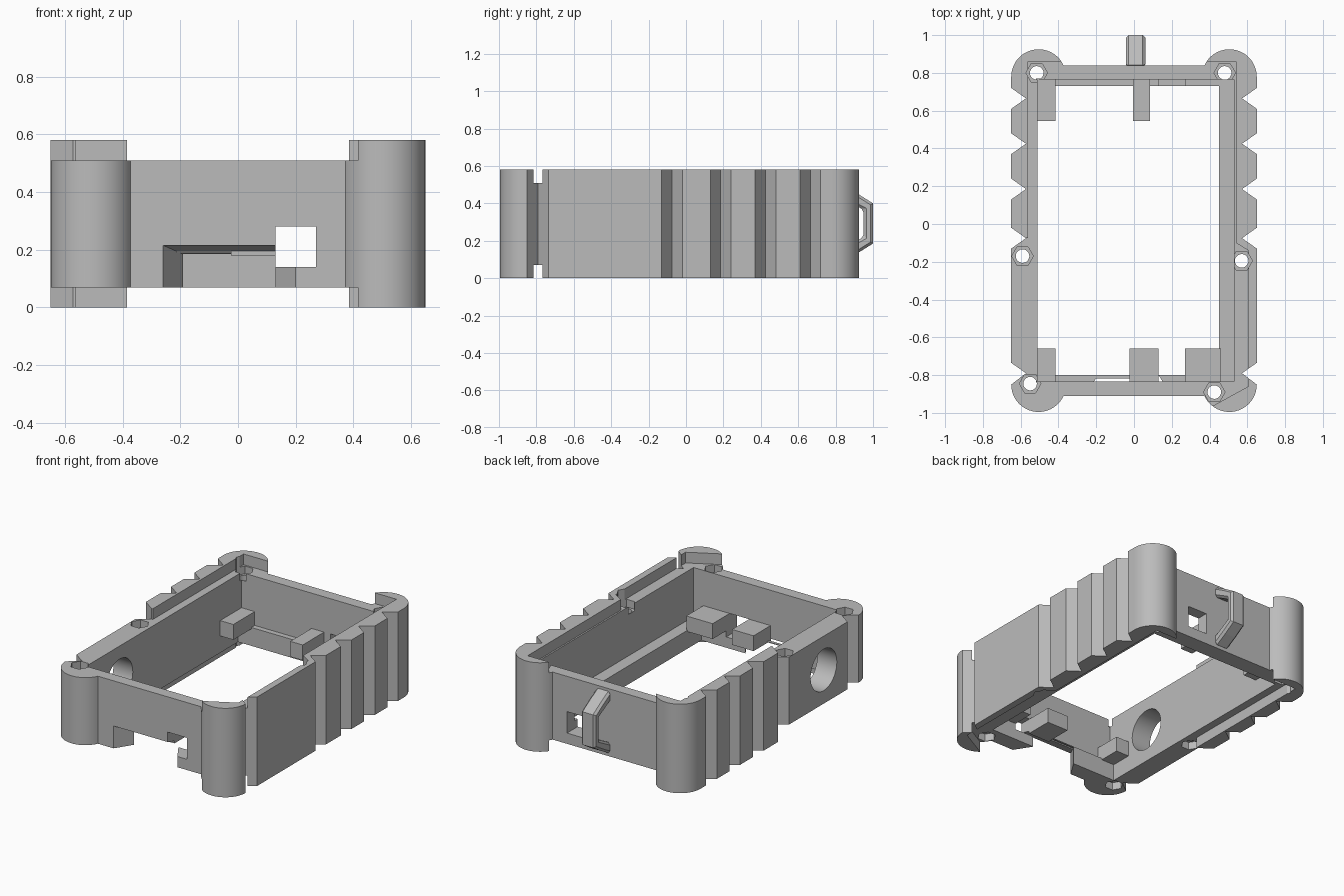
import bpy, bmesh
from math import sin, cos, radians
from mathutils import Vector

cube = bpy.data.objects.get("Cube")
if cube:
    bpy.data.objects.remove(cube, do_unlink=True)

grey = bpy.data.materials.new("grey plastic")
grey.use_nodes = True
grey.diffuse_color = (0.5, 0.5, 0.5, 1)
grey.node_tree.nodes["Principled BSDF"].inputs["Base Color"].default_value = (0.5, 0.5, 0.5, 1)


def loft(name, start, end):
    """Solid between two matching loops of 3D points."""
    bm = bmesh.new()
    a = [bm.verts.new(p) for p in start]
    b = [bm.verts.new(p) for p in end]
    bm.faces.new(a)
    bm.faces.new(b[::-1])
    for i in range(len(a)):
        j = (i + 1) % len(a)
        bm.faces.new((a[i], b[i], b[j], a[j]))
    bmesh.ops.recalc_face_normals(bm, faces=bm.faces)
    mesh = bpy.data.meshes.new(name)
    bm.to_mesh(mesh)
    bm.free()
    mesh.materials.append(grey)
    obj = bpy.data.objects.new(name, mesh)
    bpy.context.collection.objects.link(obj)
    return obj


def prism(name, pts, z0, z1):
    return loft(name, [(x, y, z0) for x, y in pts], [(x, y, z1) for x, y in pts])


def box(name, x0, x1, y0, y1, z0, z1):
    return prism(name, [(x0, y0), (x1, y0), (x1, y1), (x0, y1)], z0, z1)


def arc(cx, cy, r, a0, a1, n):
    angles = [radians(a0 + (a1 - a0) * i / n) for i in range(n + 1)]
    return [(cx + r * cos(a), cy + r * sin(a)) for a in angles]


def ring(cx, cy, r, n):
    return arc(cx, cy, r, 0, 360, n)[:-1]


def select(obj):
    bpy.ops.object.select_all(action='DESELECT')
    obj.select_set(True)
    bpy.context.view_layer.objects.active = obj


def cut(obj, cutter):
    mod = obj.modifiers.new("cut", 'BOOLEAN')
    mod.operation = 'DIFFERENCE'
    mod.solver = 'EXACT'
    mod.object = cutter
    select(obj)
    bpy.ops.object.modifier_apply(modifier=mod.name)
    bpy.data.objects.remove(cutter, do_unlink=True)


# Outline of the shell: round corner posts and grooved grip sides
half = arc(0.505, -0.85, 0.145, -155.6, 0, 20)
for y in (-0.79, -0.075, 0.185, 0.425, 0.665):
    half += [(0.65, y - 0.055), (0.572, y), (0.65, y + 0.055)]
half += arc(0.505, 0.78, 0.145, 0, 155.6, 20)
clean = [half[0]]
for p in half[1:]:
    if (Vector(p) - Vector(clean[-1])).length > 0.006:
        clean.append(p)
outline = clean + [(-x, y) for x, y in reversed(clean)]
shell = prism("case_shell", outline, 0, 0.58)

# Cavity, narrower at the bottom to leave a ledge
cut(shell, box("upper_cavity", -0.51, 0.53, -0.835, 0.765, 0.19, 0.8))
cut(shell, box("lower_cavity", -0.51, 0.45, -0.80, 0.73, -0.2, 0.3))

# Lid and base recesses, open at the front and on one front side
recess = [(-0.562, 0.86), (0.54, 0.86), (0.54, -0.1), (0.605, -0.14), (0.605, -0.86),
          (0.4, -0.972), (0.4, -1.2), (-0.9, -1.2), (-0.9, -0.075), (-0.562, -0.075)]
cut(shell, prism("lid_recess", recess, 0.51, 0.8))
cut(shell, prism("base_recess", recess, -0.2, 0.07))

# Screw holes with hexagonal nut pockets at both ends
for x, y in ((-0.515, 0.8), (0.48, 0.8), (-0.59, -0.17),
             (0.57, -0.195), (-0.55, -0.845), (0.425, -0.89)):
    cut(shell, prism("screw_hole", ring(x, y, 0.036, 20), -0.2, 0.8))
    cut(shell, prism("top_pocket", ring(x, y, 0.057, 6), 0.46, 0.8))
    cut(shell, prism("bottom_pocket", ring(x, y, 0.057, 6), -0.2, 0.12))

# Round port in one side
port = [(y, z) for y, z in ring(-0.49, 0.29, 0.135, 40)]
cut(shell, loft("side_port", [(-0.8, y, z) for y, z in port], [(-0.4, y, z) for y, z in port]))

# Square windows front and back
cut(shell, box("front_window", 0.13, 0.27, -1.1, -0.7, 0.14, 0.28))
cut(shell, box("back_window", 0.13, 0.27, 0.6, 1.1, 0.14, 0.28))


# Tapered connector opening at the front
def opening(y, x0, x1, top):
    return [(x0, y, -0.1), (x1, y, -0.1), (x1, y, top), (x0, y, top)]


cut(shell, loft("connector_opening", opening(-0.915, -0.263, 0.203, 0.217),
                opening(-0.79, -0.184, 0.124, 0.182)))

# Board support blocks inside
for name, x0, x1, y0, y1 in (("front_right_block", -0.52, -0.415, -0.84, -0.66),
                             ("front_middle_block", -0.025, 0.13, -0.84, -0.66),
                             ("front_left_block", 0.27, 0.46, -0.84, -0.66),
                             ("back_right_block", -0.52, -0.415, 0.545, 0.77),
                             ("back_middle_block", -0.005, 0.085, 0.545, 0.77)):
    box(name, x0, x1, y0, y1, 0.18, 0.28)

# Strap loop on the back
loop = [(0.83, 0.5), (0.92, 0.45), (1.0, 0.4), (1.0, 0.185), (0.92, 0.135), (0.83, 0.085),
        (0.83, 0.155), (0.95, 0.22), (0.95, 0.365), (0.83, 0.43)]
strap_loop = loft("strap_loop", [(-0.043, y, z) for y, z in loop], [(0.06, y, z) for y, z in loop])
bevel = strap_loop.modifiers.new("bevel", 'BEVEL')
bevel.width = 0.014
bevel.segments = 1
bevel.limit_method = 'ANGLE'
bevel.angle_limit = radians(60)

select(shell)
bpy.ops.object.shade_smooth_by_angle(angle=radians(25))
